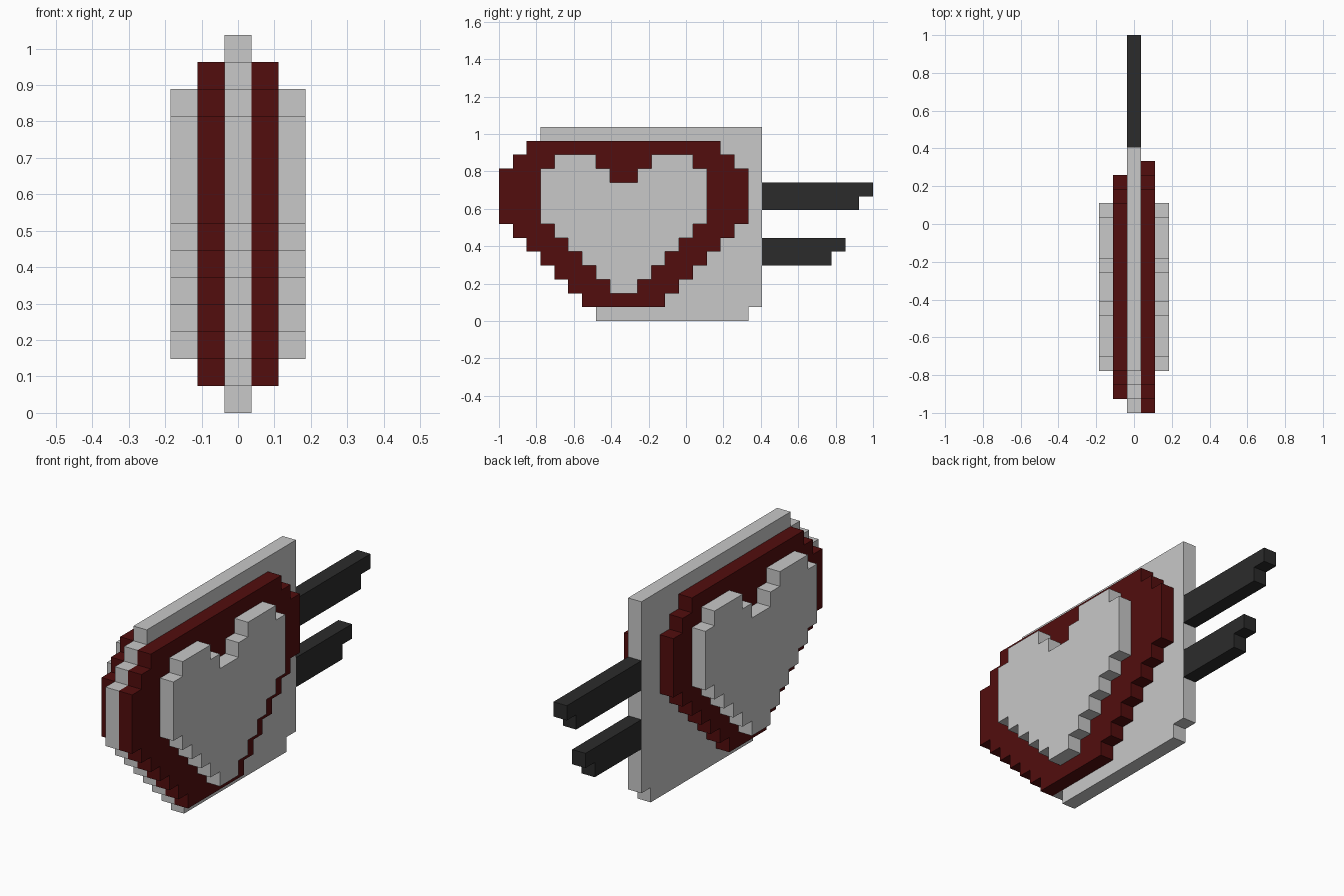
import bpy
import bmesh

if "Cube" in bpy.data.objects:
    bpy.data.objects.remove(bpy.data.objects["Cube"])

U = 2 / 27  # one block of the stepped grid


def material(name, rgb):
    m = bpy.data.materials.new(name)
    m.diffuse_color = (*rgb, 1)
    m.use_nodes = True
    m.node_tree.nodes["Principled BSDF"].inputs["Base Color"].default_value = m.diffuse_color
    return m


GREY = material("light_grey", (0.58, 0.58, 0.58))
RED = material("dark_red", (0.084, 0.004, 0.004))
BLACK = material("charcoal", (0.024, 0.024, 0.024))


def stepped_outline(bottom, lefts, rights, top=()):
    """Outline of stacked rows: up the right side, across the top, down the left."""
    pts = []
    for k, r in enumerate(rights, bottom):
        pts += [(r, k), (r, k + 1)]
    pts += top
    for k, l in reversed(list(enumerate(lefts, bottom))):
        pts += [(l, k + 1), (l, k)]
    # drop points lying on straight runs
    n = len(pts)
    pts = [p for i, p in enumerate(pts) if p != pts[i - 1]]
    n = len(pts)
    return [p for i, p in enumerate(pts)
            if not any(pts[i - 1][a] == p[a] == pts[(i + 1) % n][a] for a in (0, 1))]


def slab(name, outline, layer, mat):
    """Extrude a (y, z) grid outline one block thick in the given x layer."""
    bm = bmesh.new()
    x = (layer - 0.5) * U
    face = bm.faces.new([bm.verts.new((x, j * U - 1, k * U)) for j, k in outline])
    ext = bmesh.ops.extrude_face_region(bm, geom=[face])["geom"]
    bmesh.ops.translate(bm, vec=(U, 0, 0),
                        verts=[v for v in ext if isinstance(v, bmesh.types.BMVert)])
    if not any(f.is_valid and all(abs(v.co.x - x) < 1e-6 for v in f.verts) for f in bm.faces):
        bm.faces.new([v for v in bm.verts if abs(v.co.x - x) < 1e-6])
    bmesh.ops.recalc_face_normals(bm, faces=bm.faces[:])
    mesh = bpy.data.meshes.new(name)
    bm.to_mesh(mesh)
    bm.free()
    mesh.materials.append(mat)
    ob = bpy.data.objects.new(name, mesh)
    bpy.context.collection.objects.link(ob)


# central plate, rounded at the front and squared at the back
plate_left = [7, 6, 5, 4, 3, 2, 1, 0, 0, 0, 0, 1, 2, 3]
slab("centre_plate", stepped_outline(0, plate_left, [18] + [19] * 13), 0, GREY)

# red backing shields, the left one a block narrower at each end
shield = plate_left[1:13]
for side, layer, inset in (("right", 1, 0), ("left", -1, 1)):
    lefts = [l + inset for l in shield]
    slab("shield_" + side, stepped_outline(1, lefts, [18 - l for l in lefts]), layer, RED)

# raised hearts with a stepped notch at the top
heart = [8, 7, 6, 5, 4, 3, 3, 3, 3, 4]
notch = [(11, 12), (11, 11), (10, 11), (10, 10), (8, 10), (8, 11), (7, 11), (7, 12)]
for side, layer in (("right", 2), ("left", -2)):
    slab("heart_" + side, stepped_outline(2, heart, [18 - l for l in heart], notch), layer, GREY)

# prongs sticking out of the back
for name, row, end in (("upper_prong", 8, 27), ("lower_prong", 4, 25)):
    slab(name, stepped_outline(row, [19, 19], [end - 1, end]), 0, BLACK)
